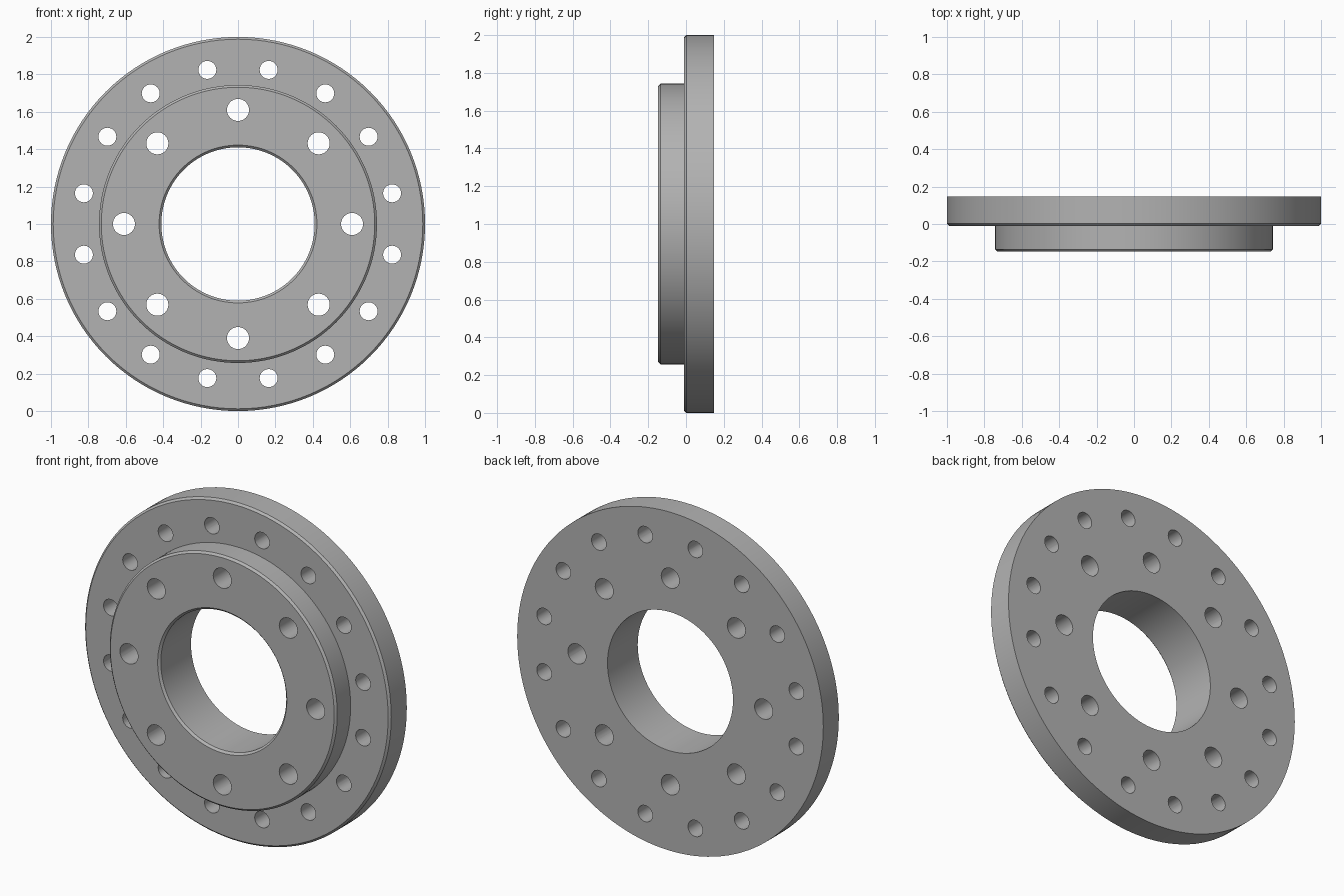
import bpy, bmesh, math
from mathutils import Matrix, Vector

if "Cube" in bpy.data.objects:
    bpy.data.objects.remove(bpy.data.objects["Cube"])

metal = bpy.data.materials.new("grey_metal")
metal.diffuse_color = (0.45, 0.45, 0.45, 1)
metal.use_nodes = True
metal.node_tree.nodes["Principled BSDF"].inputs["Base Color"].default_value = metal.diffuse_color

CENTRE = Vector((0, 0, 1))
SEGMENTS = 128
BACK, STEP, FRONT = 0.147, -0.01, -0.147
BORE, HUB, RIM, CHAMFER = 0.41, 0.743, 1.0, 0.012


def make_object(name, bm):
    bmesh.ops.recalc_face_normals(bm, faces=bm.faces)
    mesh = bpy.data.meshes.new(name)
    bm.to_mesh(mesh)
    bm.free()
    mesh.materials.append(metal)
    obj = bpy.data.objects.new(name, mesh)
    bpy.context.collection.objects.link(obj)
    return obj


def lathe(name, profile):
    """Revolve a closed (radius, y) profile around the y axis."""
    bm = bmesh.new()
    rings = []
    for i in range(SEGMENTS):
        a = 2 * math.pi * i / SEGMENTS
        rings.append([bm.verts.new(CENTRE + Vector((r * math.cos(a), y, r * math.sin(a))))
                      for r, y in profile])
    n = len(profile)
    for i, ring in enumerate(rings):
        nxt = rings[(i + 1) % SEGMENTS]
        for j in range(n):
            k = (j + 1) % n
            bm.faces.new((ring[j], ring[k], nxt[k], nxt[j]))
    return make_object(name, bm)


def bolt_circle(bm, count, circle_radius, hole_radius, offset):
    """Add a ring of drill cylinders running along y."""
    for i in range(count):
        a = offset + 2 * math.pi * i / count
        pos = CENTRE + circle_radius * Vector((math.cos(a), 0, math.sin(a)))
        bmesh.ops.create_cone(bm, cap_ends=True, segments=32, radius1=hole_radius,
                              radius2=hole_radius, depth=0.6,
                              matrix=Matrix.Translation(pos) @ Matrix.Rotation(math.pi / 2, 4, 'X'))


# Stepped flange with chamfered front edges
flange = lathe("stepped_flange", [
    (BORE, BACK), (RIM, BACK),
    (RIM, STEP + CHAMFER), (RIM - CHAMFER, STEP),
    (HUB, STEP), (HUB, FRONT + CHAMFER), (HUB - CHAMFER, FRONT),
    (BORE + CHAMFER, FRONT), (BORE, FRONT + CHAMFER)])

# Drills for the outer and inner bolt circles
bm = bmesh.new()
bolt_circle(bm, 16, 0.84, 0.048, math.pi / 16)
bolt_circle(bm, 8, 0.61, 0.059, 0)
drills = make_object("bolt_hole_drills", bm)
drills.hide_render = True

# Cut the holes and keep the result
cut = flange.modifiers.new("bolt_holes", 'BOOLEAN')
cut.operation = 'DIFFERENCE'
cut.solver = 'EXACT'
cut.object = drills
bpy.context.view_layer.objects.active = flange
flange.select_set(True)
bpy.ops.object.modifier_apply(modifier=cut.name)
bpy.data.objects.remove(drills)

# Smooth curved walls, sharp rims
bpy.ops.object.shade_smooth_by_angle(angle=math.radians(30))
